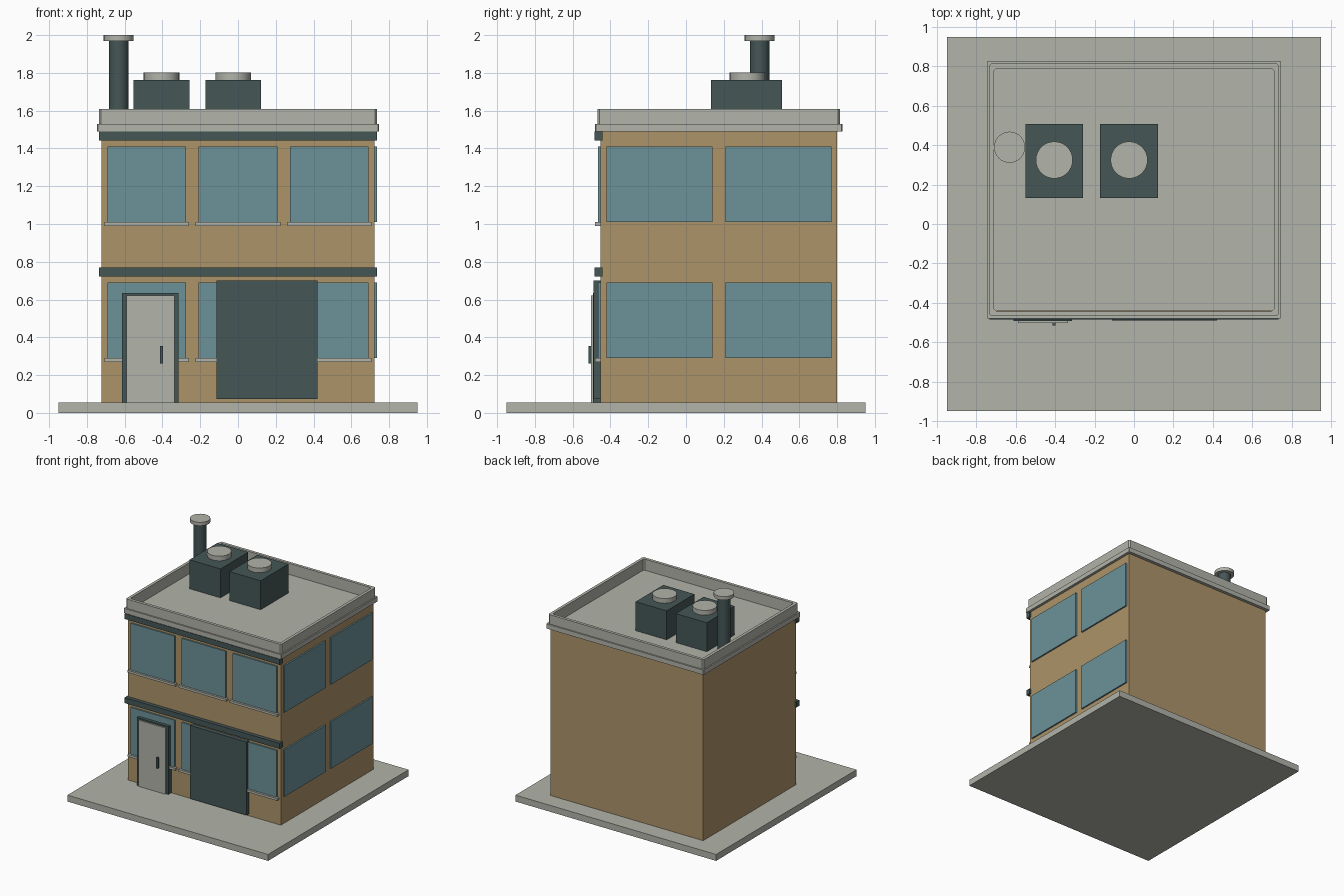
import bpy, bmesh, math

cube = bpy.data.objects.get("Cube")
if cube:
    bpy.data.objects.remove(cube, do_unlink=True)


def material(name, rgb):
    lin = [((c / 255 + 0.055) / 1.055) ** 2.4 for c in rgb] + [1.0]
    m = bpy.data.materials.new(name)
    m.use_nodes = True
    m.diffuse_color = lin
    m.node_tree.nodes["Principled BSDF"].inputs["Base Color"].default_value = lin
    return m


TAN = material("tan_wall", (174, 148, 106))
GREY = material("pale_concrete", (178, 180, 170))
DARK = material("dark_slate", (69, 86, 86))
BLUE = material("blue_glass", (108, 146, 153))


def finish(name, bm, mat):
    bmesh.ops.recalc_face_normals(bm, faces=bm.faces)
    mesh = bpy.data.meshes.new(name)
    bm.to_mesh(mesh)
    bm.free()
    mesh.materials.append(mat)
    ob = bpy.data.objects.new(name, mesh)
    bpy.context.collection.objects.link(ob)
    return ob


def box(name, mat, x, y, z):
    """Box spanning the given (low, high) range on each axis."""
    bm = bmesh.new()
    bmesh.ops.create_cube(bm, size=1)
    for v in bm.verts:
        v.co = [r[0] if c < 0 else r[1] for c, r in zip(v.co, (x, y, z))]
    return finish(name, bm, mat)


def cylinder(name, mat, centre, radius, z):
    bm = bmesh.new()
    bmesh.ops.create_cone(bm, cap_ends=True, segments=32, radius1=radius,
                          radius2=radius, depth=z[1] - z[0])
    bmesh.ops.translate(bm, verts=bm.verts, vec=(*centre, sum(z) / 2))
    ob = finish(name, bm, mat)
    bpy.ops.object.select_all(action="DESELECT")
    ob.select_set(True)
    bpy.context.view_layer.objects.active = ob
    bpy.ops.object.shade_smooth_by_angle(angle=math.radians(40))
    return ob


def ring(name, mat, cy, outer, inner, z, cut):
    """Rectangular kerb with chamfered corners."""
    def outline(half, h):
        hx, hy = half
        quarter = [(hx, hy - cut), (hx - cut, hy)]
        pts = quarter + [(-x, y) for x, y in quarter[::-1]]
        pts += [(-x, -y) for x, y in pts]
        return [bm.verts.new((x, y + cy, h)) for x, y in pts]

    bm = bmesh.new()
    loops = [outline(outer, z[0]), outline(outer, z[1]),
             outline(inner, z[1]), outline(inner, z[0])]
    for i, a in enumerate(loops):
        b = loops[(i + 1) % 4]
        for j in range(8):
            k = (j + 1) % 8
            bm.faces.new((a[j], a[k], b[k], b[j]))
    return finish(name, bm, mat)


# Ground slab and the two storeys
WX, FRONT, BACK = 0.723, -0.453, 0.80
CY = (FRONT + BACK) / 2
box("ground_slab", GREY, (-0.95, 0.95), (-0.95, 0.95), (0, 0.055))
box("lower_storey", TAN, (-WX, WX), (FRONT, BACK), (0.055, 0.785))
box("upper_storey", TAN, (-WX, WX), (FRONT, BACK), (0.785, 1.49))

# Windows, sills and bands, repeated on each storey
for floor, base in (("lower", 0.29), ("upper", 1.01)):
    height = (base, base + 0.40)
    for i in (-1, 0, 1):
        x = i * 0.483
        box(f"{floor}_front_window", BLUE, (x - 0.208, x + 0.208),
            (-0.465, FRONT + 0.01), height)
        box(f"{floor}_window_sill", GREY, (x - 0.224, x + 0.224),
            (-0.482, FRONT + 0.01), (base - 0.02, base))
    for y in (-0.14, 0.49):
        box(f"{floor}_side_window", BLUE, (WX - 0.01, 0.736),
            (y - 0.28, y + 0.28), height)
    box(f"{floor}_band", DARK, (-0.735, 0.735), (-0.485, FRONT + 0.01),
        (base + 0.433, base + 0.48))

# Entrance
box("door_frame", DARK, (-0.613, -0.315), (-0.492, FRONT), (0.055, 0.635))
box("door", GREY, (-0.59, -0.336), (-0.502, -0.47), (0.055, 0.622))
box("door_handle", DARK, (-0.414, -0.398), (-0.516, -0.50), (0.262, 0.355))
box("shutter", DARK, (-0.113, 0.422), (-0.489, FRONT), (0.073, 0.70))

# Roof with cornice and parapet
box("roof_deck", GREY, (-0.72, 0.72), (FRONT + 0.01, BACK - 0.01), (1.48, 1.515))
ring("cornice", GREY, CY, (0.746, 0.654), (0.715, 0.62), (1.49, 1.53), 0.004)
ring("parapet", GREY, CY, (0.735, 0.642), (0.71, 0.617), (1.50, 1.61), 0.011)

# Rooftop vent units
for x in (-0.405, -0.025):
    box("vent_unit", DARK, (x - 0.147, x + 0.147), (0.132, 0.507), (1.51, 1.763))
    cylinder("vent_fan", GREY, (x, 0.325), 0.094, (1.76, 1.803))

# Chimney pipe
cylinder("chimney_pipe", DARK, (-0.632, 0.39), 0.051, (1.51, 1.975))
cylinder("chimney_cap", GREY, (-0.632, 0.39), 0.079, (1.97, 2.0))
